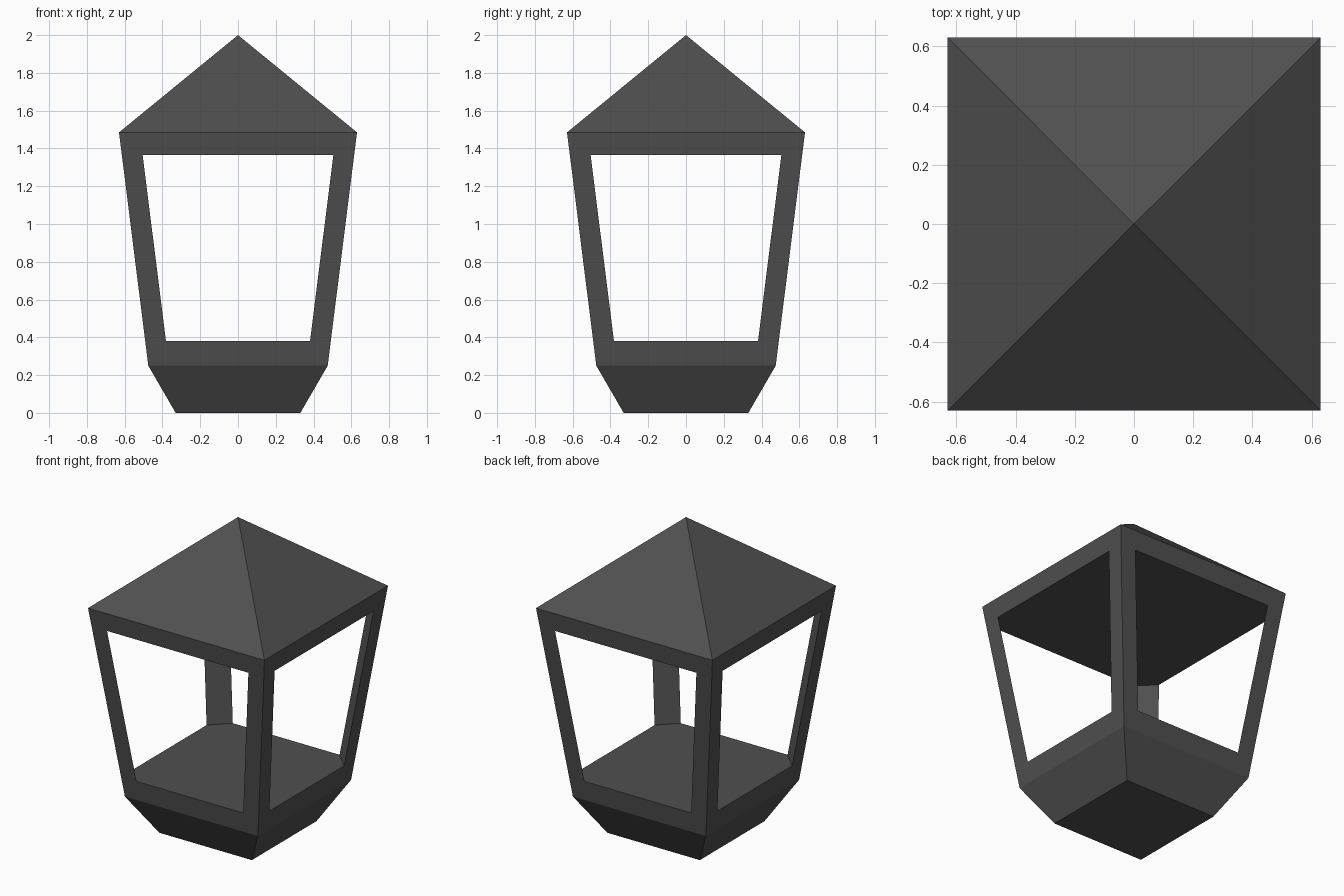
import bpy, bmesh
from mathutils import Vector

if "Cube" in bpy.data.objects:
    bpy.data.objects.remove(bpy.data.objects["Cube"])

metal = bpy.data.materials.new("dark grey metal")
metal.diffuse_color = (0.08, 0.08, 0.08, 1)
metal.use_nodes = True
metal.node_tree.nodes["Principled BSDF"].inputs["Base Color"].default_value = metal.diffuse_color

Z_SHOULDER, Z_SILL, Z_HEAD, Z_EAVE, Z_TOP = 0.25, 0.38, 1.365, 1.485, 2.0
INSET = 0.11  # post width on each face


def half(z):
    """Half width of the tapering body at height z."""
    return 0.475 + (0.63 - 0.475) * (z - Z_SHOULDER) / (Z_EAVE - Z_SHOULDER)


def square(h, z):
    return [Vector((x * h, y * h, z)) for x, y in ((-1, -1), (1, -1), (1, 1), (-1, 1))]


def loft(name, lower, upper, cap_low=False, cap_high=False):
    """Join two outlines with side faces; a one-point outline makes a tip."""
    bm = bmesh.new()
    a = [bm.verts.new(p) for p in lower]
    b = [bm.verts.new(p) for p in upper]
    n = len(a)
    for i in range(n):
        j = (i + 1) % n
        if len(b) == 1:
            bm.faces.new((a[i], a[j], b[0]))
        else:
            bm.faces.new((a[i], a[j], b[j], b[i]))
    if cap_low:
        bm.faces.new(a[::-1])
    if cap_high:
        bm.faces.new(b)
    mesh = bpy.data.meshes.new(name)
    bm.to_mesh(mesh)
    bm.free()
    mesh.materials.append(metal)
    ob = bpy.data.objects.new(name, mesh)
    bpy.context.collection.objects.link(ob)
    return ob


# Flared foot, sill with the floor, header with the ceiling, pyramid roof
loft("foot", square(0.33, 0), square(half(Z_SHOULDER), Z_SHOULDER), cap_low=True)
loft("sill", square(half(Z_SHOULDER), Z_SHOULDER), square(half(Z_SILL), Z_SILL), cap_high=True)
loft("header", square(half(Z_HEAD), Z_HEAD), square(half(Z_EAVE), Z_EAVE), cap_low=True)
loft("roof", square(half(Z_EAVE), Z_EAVE), [Vector((0, 0, Z_TOP))])


# Triangular corner posts, open ended where they meet sill and header
def post_outline(z, sx, sy):
    h, w = half(z), half(z) - INSET
    pts = [Vector((sx * x, sy * y, z)) for x, y in ((h, h), (w, h), (h, w))]
    return pts if sx * sy > 0 else pts[::-1]


for sx, side in ((-1, "left"), (1, "right")):
    for sy, end in ((-1, "front"), (1, "back")):
        loft(f"{end}_{side}_post", post_outline(Z_SILL, sx, sy), post_outline(Z_HEAD, sx, sy))
